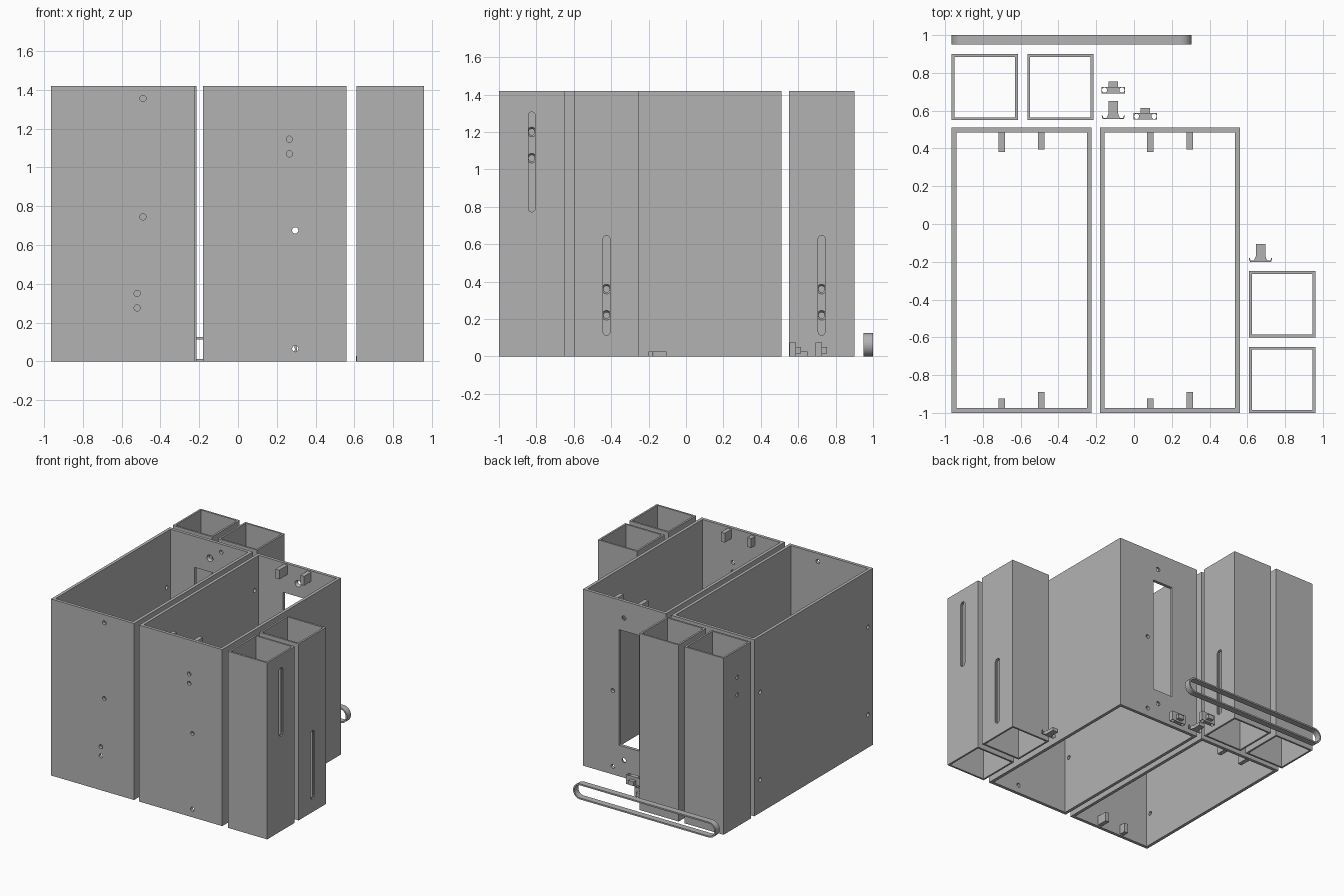
import bpy, bmesh, math
from mathutils import Matrix, Vector

cube = bpy.data.objects.get("Cube")
if cube:
    bpy.data.objects.remove(cube, do_unlink=True)

grey = bpy.data.materials.new("plain_grey")
grey.use_nodes = True
grey.diffuse_color = (0.45, 0.45, 0.45, 1)
grey.node_tree.nodes["Principled BSDF"].inputs["Base Color"].default_value = (0.45, 0.45, 0.45, 1)

H = 1.42        # height of every box
WALL = 0.025    # large box wall
THIN = 0.015    # small tube wall
HOLE = 0.016


def make(name, bm):
    bmesh.ops.recalc_face_normals(bm, faces=bm.faces)
    mesh = bpy.data.meshes.new(name)
    bm.to_mesh(mesh)
    bm.free()
    mesh.materials.append(grey)
    obj = bpy.data.objects.new(name, mesh)
    bpy.context.collection.objects.link(obj)
    return obj


def prism(points, axis, lo, hi):
    """Extrude a 2D outline along an axis."""
    place = {"X": lambda u, v, w: (w, u, v),
             "Y": lambda u, v, w: (u, w, v),
             "Z": lambda u, v, w: (u, v, w)}[axis]
    bm = bmesh.new()
    face = bm.faces.new([bm.verts.new(place(u, v, lo)) for u, v in points])
    new = bmesh.ops.extrude_face_region(bm, geom=[face])["geom"]
    shift = Vector(place(0, 0, hi - lo))
    bmesh.ops.translate(bm, vec=shift, verts=[g for g in new if isinstance(g, bmesh.types.BMVert)])
    return bm


def block(x0, x1, y0, y1, z0, z1):
    return prism([(x0, y0), (x1, y0), (x1, y1), (x0, y1)], "Z", z0, z1)


def stadium(u0, u1, v0, v1, steps=16):
    """Outline with rounded ends along the longer direction."""
    r = min(u1 - u0, v1 - v0) / 2
    tall = (v1 - v0) > (u1 - u0)
    ends = [(u1 - r, v1 - r), (u0 + r, v0 + r)]
    pts = []
    for i, (cu, cv) in enumerate(ends):
        start = math.pi * i + (0 if tall else -math.pi / 2)
        for k in range(steps + 1):
            a = start + math.pi * k / steps
            pts.append((cu + r * math.cos(a), cv + r * math.sin(a)))
    return pts


def drill(axis, centre, r1=HOLE, r2=HOLE, depth=0.05):
    """Round or conical cutter; r2 lies toward the positive axis."""
    bm = bmesh.new()
    turn = Matrix.Rotation(-math.pi / 2, 4, "X") if axis == "Y" else Matrix.Rotation(math.pi / 2, 4, "Y")
    bmesh.ops.create_cone(bm, cap_ends=True, segments=24, radius1=r1, radius2=r2,
                          depth=depth, matrix=Matrix.Translation(centre) @ turn)
    return bm


def cut(obj, cutters):
    helpers = []
    for bm in cutters:
        helper = make("cutter", bm)
        helper.hide_render = True
        mod = obj.modifiers.new("cut", "BOOLEAN")
        mod.operation, mod.solver, mod.object = "DIFFERENCE", "EXACT", helper
        helpers.append(helper)
    bpy.context.view_layer.update()
    baked = bpy.data.meshes.new_from_object(obj.evaluated_get(bpy.context.evaluated_depsgraph_get()))
    obj.modifiers.clear()
    obj.data = baked
    for helper in helpers:
        bpy.data.objects.remove(helper, do_unlink=True)


def smooth(obj):
    bpy.ops.object.select_all(action="DESELECT")
    obj.select_set(True)
    bpy.context.view_layer.objects.active = obj
    bpy.ops.object.shade_smooth_by_angle(angle=math.radians(30))


def large_box(name, x0, flip):
    """Open box with drilled walls, a rear window and inner tabs."""
    x1, y0, y1 = x0 + 0.74, -1.0, 0.51
    level = (lambda z: H - z) if flip else (lambda z: z)
    box = make(name, block(x0, x1, y0, y1, 0, H))
    cutters = [block(x0 + WALL, x1 - WALL, y0 + WALL, y1 - WALL, -0.1, H + 0.1)]
    front, back, side = y0 + WALL / 2, y1 - WALL / 2, x0 + WALL / 2
    for dx, z in [(0.445, 1.145), (0.445, 1.07), (0.475, 0.675), (0.475, 0.065)]:
        cutters.append(drill("Y", (x0 + dx, front, level(z))))
    for z in (0.675, 0.065):
        cutters.append(drill("Y", (x0 + 0.475, back, level(z))))
    for z in (1.285, 0.14):
        cutters.append(drill("Y", (x0 + 0.375, back, level(z)), 0.03, 0.014, 0.04))
    for y in (-0.935, 0.435):
        for z in (0.45, 1.155):
            cutters.append(drill("X", (side, y, level(z))))
    za, zb = sorted((level(0.25), level(1.18)))
    cutters.append(block(x0 + 0.24, x0 + 0.42, y1 - 0.06, y1 + 0.05, za, zb))
    cut(box, cutters)
    smooth(box)
    # Tabs on the inside of the front and back walls
    za, zb = sorted((level(1.335), level(1.41)))
    for dx, rear, fore in [(0.265, 0.38, -0.925), (0.475, 0.395, -0.89)]:
        make(name + "_back_tab", block(x0 + dx - 0.017, x0 + dx + 0.017, rear, y1 - WALL, za, zb))
        make(name + "_front_tab", block(x0 + dx - 0.017, x0 + dx + 0.017, y0 + WALL, fore, za, zb))


def small_tube(name, x0, y0, slot_low, holes):
    """Square tube with a stepped slot and two countersunk holes."""
    x1, y1 = x0 + 0.35, y0 + 0.35
    yc, top = y0 + 0.175, slot_low + 0.55
    tube = make(name, block(x0, x1, y0, y1, 0, H))
    cutters = [
        block(x0 + THIN, x1 - THIN, y0 + THIN, y1 - THIN, -0.1, H + 0.1),
        prism(stadium(yc - 0.018, yc + 0.018, slot_low + 0.008, top - 0.008), "X", x1 - 0.05, x1 + 0.05),
        prism(stadium(yc - 0.026, yc + 0.026, slot_low, top), "X", x1 - THIN / 2, x1 + 0.05),
    ]
    for z in holes:
        cutters.append(drill("X", (x0 + THIN / 2, yc, z), 0.013, 0.029, 0.025))
    cut(tube, cutters)
    smooth(tube)


def flat_clip(name, x, y):
    """Flat tongue on a thin base with hooked ends."""
    half = [(0.06, 0.02), (0.06, 0), (0, 0)]
    make(name + "_base", block(x - 0.052, x + 0.052, y, y + 0.006, 0, 0.027))
    make(name + "_tongue", prism([(x - 0.036, y + 0.004), (x + 0.036, y + 0.004), (x + 0.025, y + 0.03),
                                  (x + 0.025, y + 0.095), (x - 0.025, y + 0.095), (x - 0.025, y + 0.03)],
                                 "Z", 0, 0.027))
    for s in (-1, 1):
        make(name + "_hook", prism([(x + s * 0.045, y), (x + s * 0.056, y), (x + s * 0.062, y + 0.02),
                                    (x + s * 0.057, y + 0.02), (x + s * 0.052, y + 0.006)], "Z", 0, 0.027))


def loop_clip(name, x, y):
    """Upright bar with a loop at each end and a short tongue behind."""
    bar = make(name + "_bar", block(x - 0.062, x + 0.062, y, y + 0.034, 0, 0.075))
    cut(bar, [prism(stadium(x + s * 0.046 - 0.013, x + s * 0.046 + 0.013, y + 0.003, y + 0.031, 8),
                    "Z", -0.1, 0.2) for s in (-1, 1)])
    smooth(bar)
    make(name + "_tongue", block(x - 0.025, x + 0.025, y + 0.034, y + 0.062, 0.015, 0.05))


# Two large boxes, one the upside-down mirror of the other
large_box("right_box", -0.965, True)
large_box("left_box", -0.18, False)

# Four square tubes with high or low slots
HIGH, LOW = (0.765, (1.2, 1.06)), (0.105, (0.36, 0.22))
small_tube("rear_outer_tube", -0.965, 0.55, *HIGH)
small_tube("rear_inner_tube", -0.565, 0.55, *LOW)
small_tube("side_front_tube", 0.61, -1.0, *HIGH)
small_tube("side_back_tube", 0.61, -0.6, *LOW)

# Small clips
flat_clip("rear_flat_clip", -0.11, 0.555)
flat_clip("side_flat_clip", 0.67, -0.2)
loop_clip("rear_loop_clip", -0.11, 0.692)
loop_clip("middle_loop_clip", 0.06, 0.553)

# Long rounded belt behind everything
belt = make("belt_ring", prism(stadium(-0.965, 0.305, 0, 0.125), "Y", 0.95, 1.0))
cut(belt, [prism(stadium(-0.953, 0.293, 0.012, 0.113), "Y", 0.9, 1.1)])
smooth(belt)
